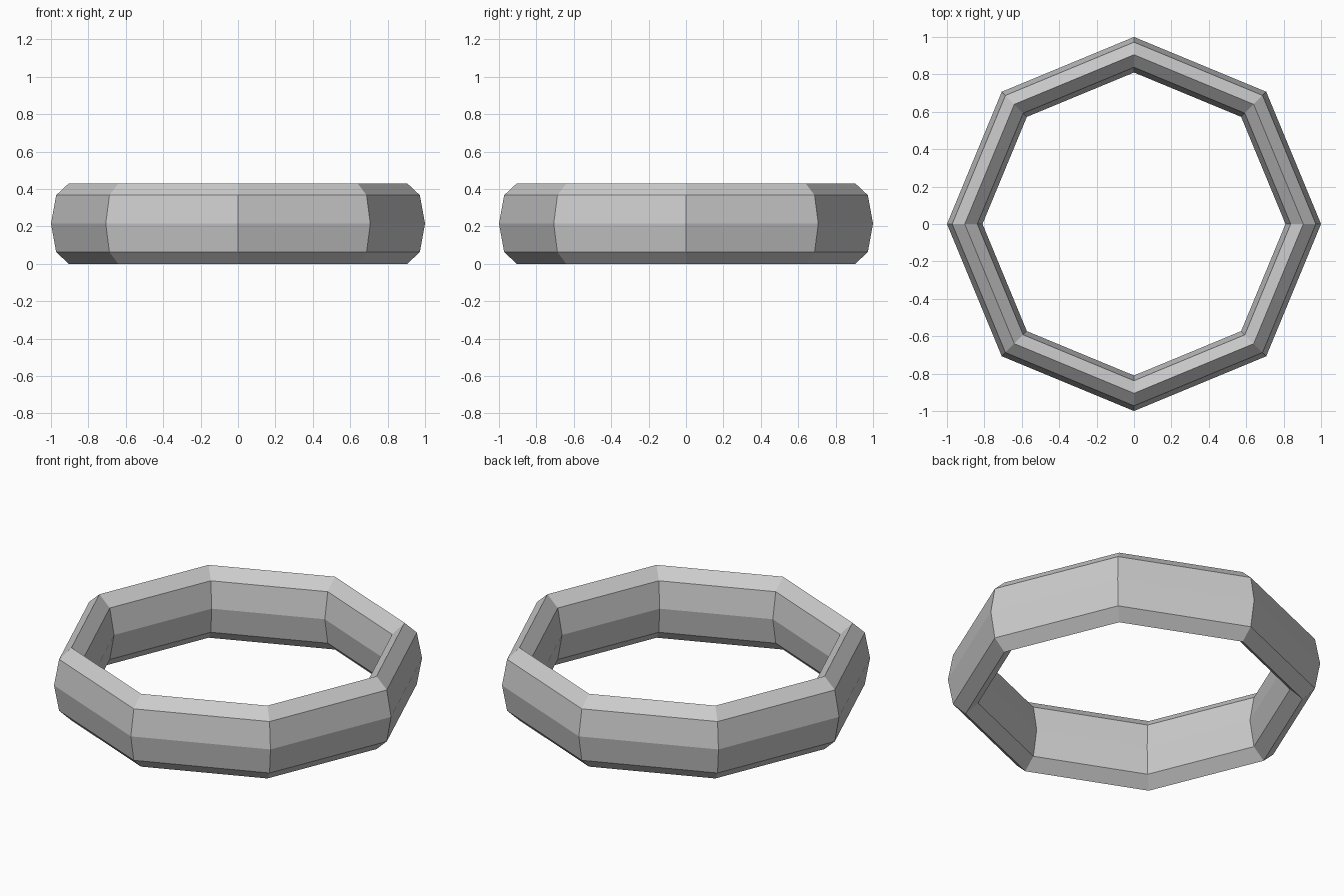
import bpy

# Remove the default cube
cube = bpy.data.objects.get("Cube")
if cube:
    bpy.data.objects.remove(cube, do_unlink=True)

RING_RADIUS = 0.905      # centre line of the band
BAND_RADIUS = 0.095      # half of the band's width
BAND_HALF_HEIGHT = 0.215

# Plain grey material
grey = bpy.data.materials.new("light_grey")
grey.use_nodes = True
colour = (0.6, 0.6, 0.6, 1)
grey.diffuse_color = colour
grey.node_tree.nodes["Principled BSDF"].inputs["Base Color"].default_value = colour

# Eight-sided ring with an eight-sided section, stretched upwards
bpy.ops.mesh.primitive_torus_add(
    major_segments=8, minor_segments=8,
    major_radius=RING_RADIUS, minor_radius=BAND_RADIUS,
    location=(0, 0, BAND_HALF_HEIGHT))
ring = bpy.context.object
ring.name = "octagonal_ring"
ring.scale.z = BAND_HALF_HEIGHT / BAND_RADIUS
bpy.ops.object.transform_apply(location=False, rotation=False, scale=True)
bpy.ops.object.shade_flat()
ring.data.materials.append(grey)
